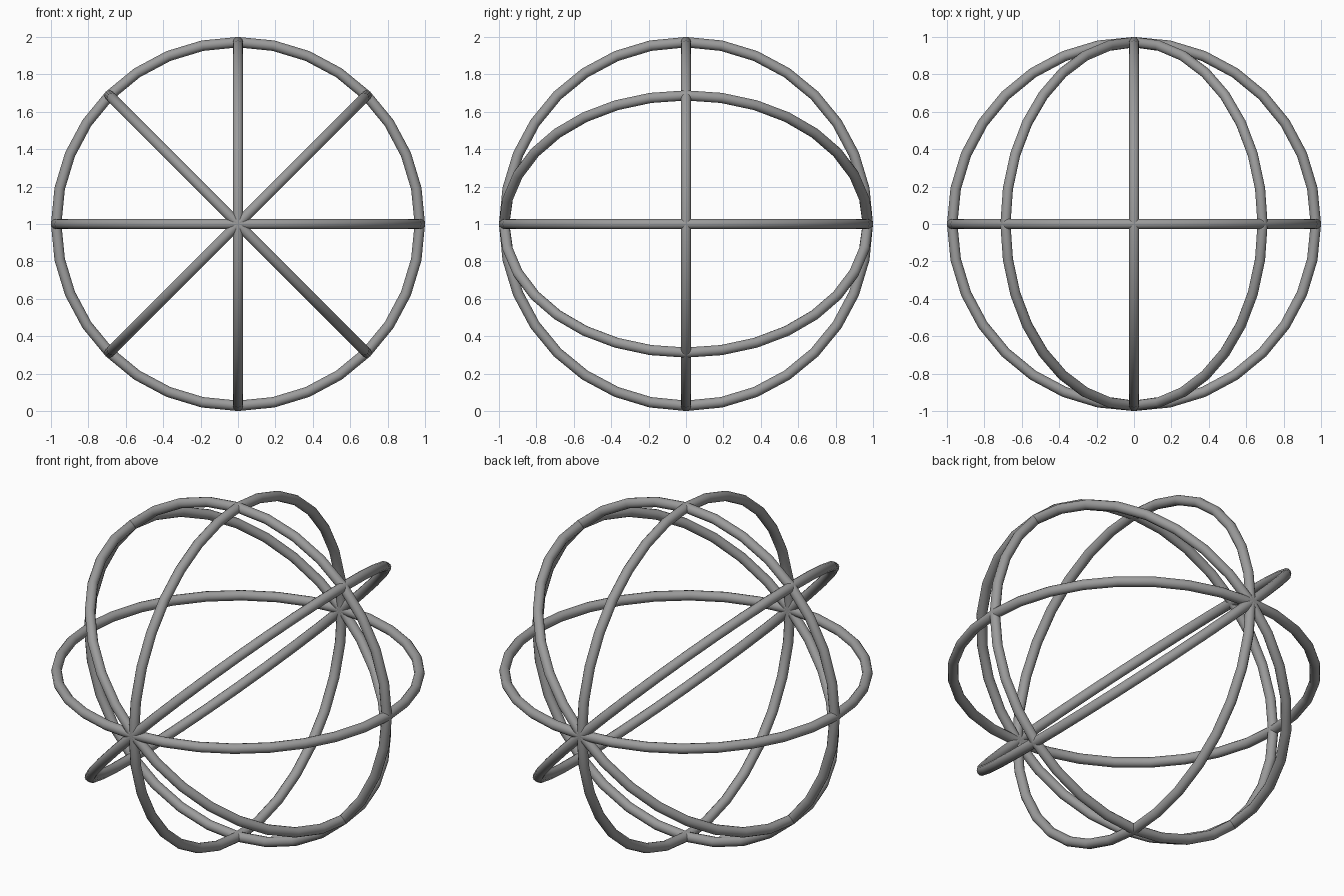
import bpy
from math import pi, radians

if "Cube" in bpy.data.objects:
    bpy.data.objects.remove(bpy.data.objects["Cube"])

TUBE = 0.028      # radius of the tube
OUTER = 1.0       # outer radius of the sphere cage

# Dark grey for all hoops
grey = bpy.data.materials.new("dark_grey")
grey.diffuse_color = (0.33, 0.33, 0.33, 1)
grey.use_nodes = True
grey.node_tree.nodes["Principled BSDF"].inputs["Base Color"].default_value = grey.diffuse_color


def ring(name, rotation):
    """One smooth-shaded hoop around the centre of the cage."""
    bpy.ops.mesh.primitive_torus_add(
        major_segments=32, minor_segments=12,
        major_radius=OUTER - TUBE, minor_radius=TUBE,
        location=(0, 0, 1), rotation=rotation)
    obj = bpy.context.object
    obj.name = name
    obj.data.materials.append(grey)
    bpy.ops.object.shade_smooth_by_angle(angle=radians(40))
    return obj


# Four hoops sharing the front-to-back axis, 45 degrees apart
for i, name in enumerate(("horizontal_hoop", "falling_diagonal_hoop",
                          "side_hoop", "rising_diagonal_hoop")):
    ring(name, (0, i * pi / 4, 0))

# One upright hoop facing the front
ring("front_hoop", (pi / 2, 0, 0))
